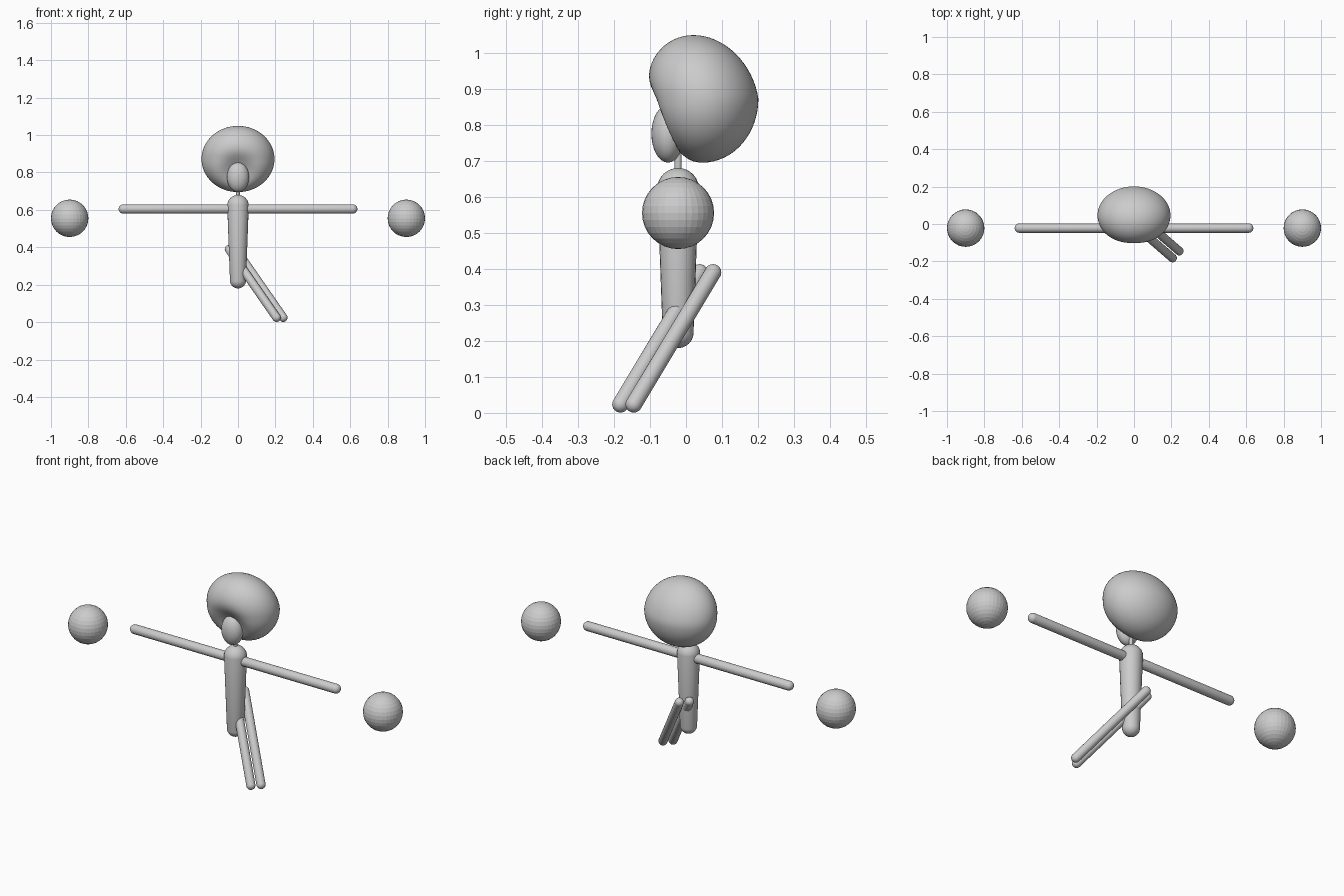
import bpy, math
from mathutils import Vector

cube = bpy.data.objects.get("Cube")
if cube:
    bpy.data.objects.remove(cube, do_unlink=True)

GREY = (0.6, 0.6, 0.6, 1.0)
grey = bpy.data.materials.new("light grey")
grey.use_nodes = True
grey.diffuse_color = GREY
grey.node_tree.nodes["Principled BSDF"].inputs["Base Color"].default_value = GREY


def ball(name, center, radii, segments=32, rings=16, smooth=True):
    """Ellipsoid with its scale baked into the mesh."""
    bpy.ops.mesh.primitive_uv_sphere_add(segments=segments, ring_count=rings, radius=1, location=center)
    obj = bpy.context.object
    obj.name = name
    for v in obj.data.vertices:
        v.co = Vector(a * b for a, b in zip(v.co, radii))
    obj.data.materials.append(grey)
    if smooth:
        bpy.ops.object.shade_smooth()
    return obj


def capsule(name, start, end, r_start, r_end):
    """Round-ended limb between two cap centres: a sphere split at its equator."""
    start, end = Vector(start), Vector(end)
    obj = ball(name, start, (1, 1, 1), 24, 17)
    axis = end - start
    for v in obj.data.vertices:
        if v.co.z > 0:
            v.co = v.co * r_end + Vector((0, 0, axis.length))
        else:
            v.co *= r_start
    obj.rotation_euler = axis.to_track_quat('Z', 'Y').to_euler()
    return obj


Y = -0.022  # depth of the body axis

# Body and neck
capsule("body", (0, Y, 0.223), (0, Y, 0.622), 0.043, 0.058)
capsule("neck", (0, Y, 0.64), (0, Y, 0.76), 0.01, 0.01)

# Head: egg leaning forward at the crown, with a hollow for the face
head = ball("head", (0, 0.046, 0.872), (0.195, 0.155, 0.177), 64, 32)
for v in head.data.vertices:
    x, y, z = v.co
    if z > 0:
        v.co.y -= 0.025 * z / 0.177
    if y < 0:
        front = min(1, -y / 0.06)
        v.co.y += 0.065 * front * math.exp(-(x / 0.085) ** 2 - ((z + 0.065) / 0.08) ** 2)

# Face
ball("face", (0, -0.05, 0.775), (0.059, 0.046, 0.08))

# Arms and faceted hands
for side, s in (("left", 1), ("right", -1)):
    capsule(side + "_arm", (s * 0.025, Y, 0.605), (s * 0.613, Y, 0.605), 0.025, 0.025)
    ball(side + "_hand", (s * 0.9, Y, 0.555), (0.1, 0.1, 0.1), smooth=False)

# Legs: parallel, both swung to the left and forward
capsule("left_leg", (-0.012, 0.075, 0.39), (0.242, -0.145, 0.024), 0.023, 0.023)
capsule("right_leg", (-0.048, 0.038, 0.39), (0.206, -0.182, 0.024), 0.023, 0.023)
